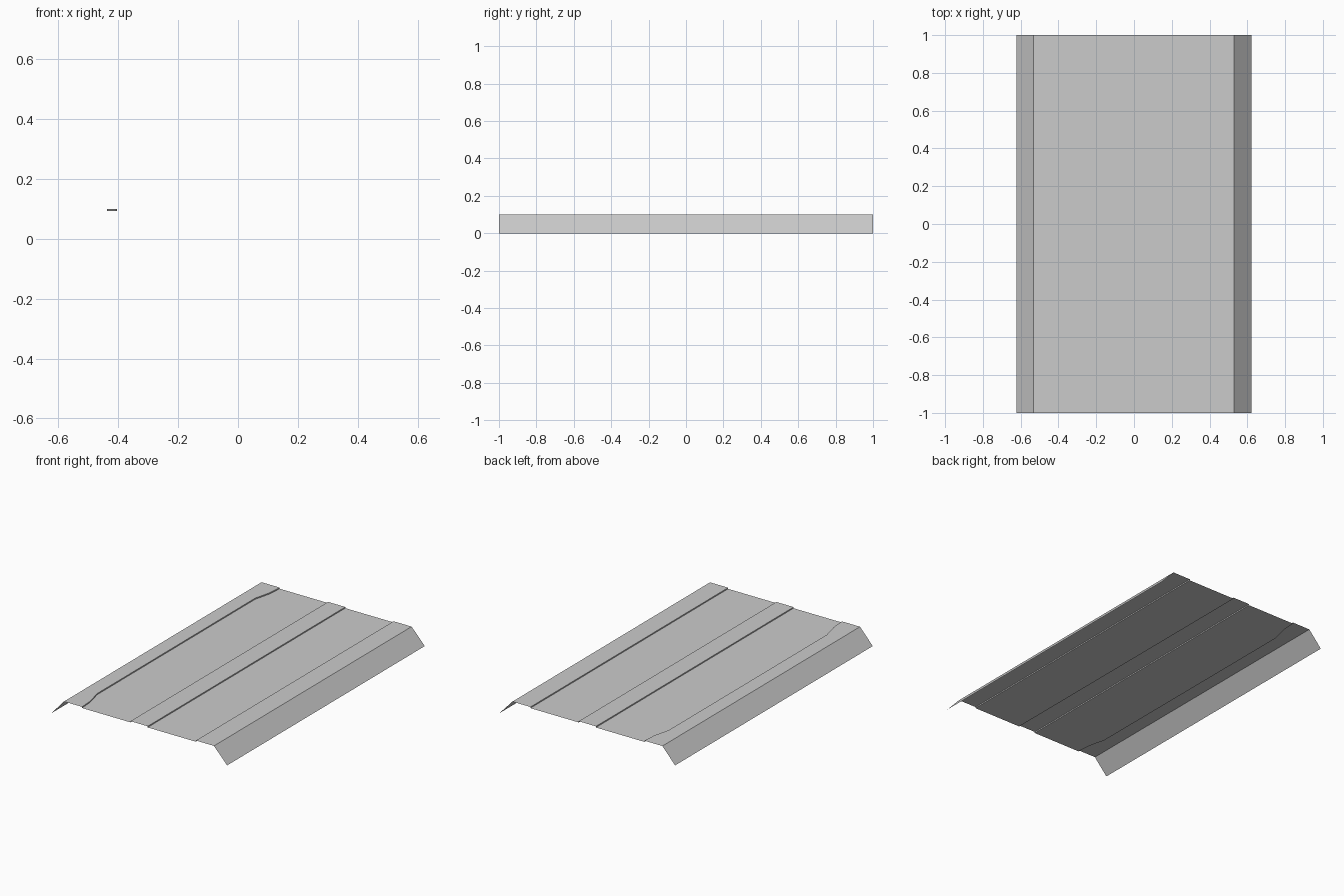
import bpy, bmesh

if "Cube" in bpy.data.objects:
    bpy.data.objects.remove(bpy.data.objects["Cube"])

TOP, LOW = 0.1, 0.0925   # ridge height and recessed panel height

# Stations along the length, with the x of the left recess edge at each end
half = [(0.8, -0.438), (0.86, -0.423), (0.91, -0.411), (1.0, -0.405)]
stations = [(-y, x) for y, x in reversed(half)] + half


def profile(edge):
    # Cross-section: sloped flange, ridge, panel, centre ridge, panel, ridge, flange
    return [(-0.623, 0), (-0.533, TOP), (edge, TOP), (edge, LOW),
            (-0.062, LOW), (-0.062, TOP), (0.06, TOP), (0.06, LOW),
            (0.402, LOW), (0.402, TOP), (0.53, TOP), (0.623, 0)]


# Loft the thin sheet through the stations
bm = bmesh.new()
rows = [[bm.verts.new((x, y, z)) for x, z in profile(edge)] for y, edge in stations]
for a, b in zip(rows, rows[1:]):
    for i in range(len(a) - 1):
        bm.faces.new((a[i], a[i + 1], b[i + 1], b[i]))

mesh = bpy.data.meshes.new("ribbed_panel")
bm.to_mesh(mesh)
bm.free()
panel = bpy.data.objects.new("ribbed_panel", mesh)
bpy.context.collection.objects.link(panel)
